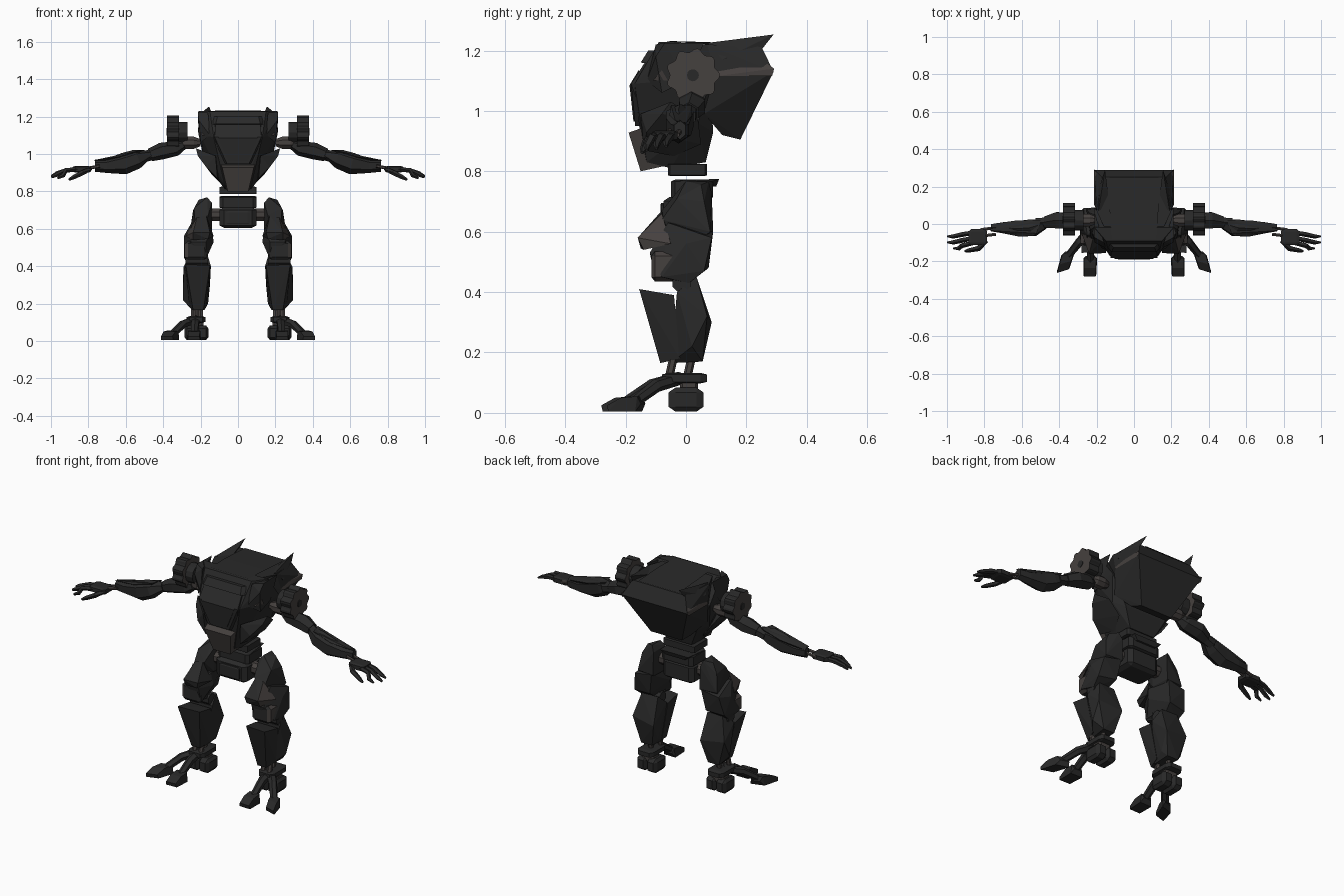
import bpy, bmesh, math
from mathutils import Vector

cube = bpy.data.objects.get("Cube")
if cube:
    bpy.data.objects.remove(cube)


def material(name, colour):
    mat = bpy.data.materials.new(name)
    mat.use_nodes = True
    mat.diffuse_color = colour
    mat.node_tree.nodes["Principled BSDF"].inputs["Base Color"].default_value = colour
    return mat


dark = material("charcoal armour", (.022, .022, .022, 1))
brown = material("warm grey metal", (.06, .052, .049, 1))


def finish(name, bm, mat, mirror):
    """Turn a bmesh into a flat shaded object, optionally mirrored across x."""
    bmesh.ops.recalc_face_normals(bm, faces=bm.faces)
    mesh = bpy.data.meshes.new(name)
    bm.to_mesh(mesh)
    bm.free()
    mesh.materials.append(mat)
    obj = bpy.data.objects.new(name, mesh)
    bpy.context.collection.objects.link(obj)
    if mirror:
        obj.modifiers.new("Mirror", "MIRROR").use_mirror_merge = False
    return obj


def paint(obj, mat, rule):
    """Give a second colour to the faces that satisfy the rule."""
    obj.data.materials.append(mat)
    for poly in obj.data.polygons:
        if rule(poly):
            poly.material_index = 1


def hull(name, points, mat=dark, centred=False):
    """Faceted armour block; centred blocks are symmetric, others are mirrored."""
    bm = bmesh.new()
    for x, y, z in points:
        bm.verts.new((x, y, z))
        if centred:
            bm.verts.new((-x, y, z))
    result = bmesh.ops.convex_hull(bm, input=bm.verts)
    loose = {g for g in result["geom_interior"] if isinstance(g, bmesh.types.BMVert)}
    bmesh.ops.delete(bm, geom=list(loose), context="VERTS")
    bmesh.ops.dissolve_limit(bm, angle_limit=.02, verts=bm.verts, edges=bm.edges)
    return finish(name, bm, mat, not centred)


def block(name, centre, size, mat=dark, centred=False, taper=.7):
    """Chamfered box whose outer faces are smaller than its middle."""
    c, s = Vector(centre), Vector(size) / 2
    points = []
    for i in (-1, 1):
        for j in (-1, 1):
            for k in (-1, 1):
                points.append(c + Vector((i * s.x, j * s.y * taper, k * s.z * taper)))
                points.append(c + Vector((i * s.x * taper, j * s.y, k * s.z * taper)))
                points.append(c + Vector((i * s.x * taper, j * s.y * taper, k * s.z)))
    return hull(name, points, mat, centred)


def limb(name, path, mat=dark, sides=6):
    """Tube through points given as x, y, z, half width, half height."""
    bm = bmesh.new()
    centres = [Vector(p[:3]) for p in path]
    rings = []
    for i, p in enumerate(path):
        d = centres[min(i + 1, len(path) - 1)] - centres[max(i - 1, 0)]
        hint = Vector((0, 1, 0)) if abs(d.x) > abs(d.y) else Vector((1, 0, 0))
        up = d.cross(hint).normalized()
        side = up.cross(d).normalized()
        angles = [math.tau * (n + .5) / sides for n in range(sides)]
        rings.append([bm.verts.new(centres[i] + side * p[3] * math.cos(a)
                                   + up * p[4] * math.sin(a)) for a in angles])
    for a, b in zip(rings, rings[1:]):
        for n in range(sides):
            m = (n + 1) % sides
            bm.faces.new((a[n], a[m], b[m], b[n]))
    bm.faces.new(rings[0])
    bm.faces.new(rings[-1])
    return finish(name, bm, mat, True)


def rod(name, a, b, radius, mat=dark, sides=8):
    return limb(name, [(*a, radius, radius), (*b, radius, radius)], mat, sides)


def gear(name, x0, x1, y, z, radius, depth, lobes, mat=dark):
    """Lobed wheel with its axle along x."""
    bm = bmesh.new()
    count = lobes * 6
    verts = []
    for n in range(count):
        a = math.tau * n / count
        r = radius + depth * math.cos(a * lobes)
        verts.append(bm.verts.new((x0, y + r * math.cos(a), z + r * math.sin(a))))
    face = bm.faces.new(verts)
    new = bmesh.ops.extrude_face_region(bm, geom=[face])["geom"]
    moved = [g for g in new if isinstance(g, bmesh.types.BMVert)]
    bmesh.ops.translate(bm, verts=moved, vec=(x1 - x0, 0, 0))
    return finish(name, bm, mat, True)


# Torso: hunched rear shell, chest, cockpit and chin
hull("rear_shell", [(.13, -.08, 1.225), (.2, .07, 1.22), (.17, .25, 1.212), (.21, .29, 1.13),
                    (.21, .1, 1.12), (.1, .18, .905), (.12, .12, .92), (.18, .06, .99)], dark, True)
hull("rear_band", [(.205, .1, 1.145), (.213, .1, 1.115), (.2, .27, 1.155),
                   (.213, .292, 1.14), (.212, .285, 1.115)], brown)
hull("roof_panel", [(.12, -.08, 1.232), (.13, .07, 1.228), (.13, .25, 1.217),
                    (.11, .07, 1.22)], dark, True)
hull("chest", [(.21, -.02, 1.23), (.15, -.09, 1.228), (.13, -.17, 1.09), (.2, -.06, 1.1),
               (.21, .08, 1.1), (.08, -.155, .95), (.07, -.13, .83), (.18, .04, .96),
               (.08, .065, .83), (.07, -.05, .81), (.13, .09, .93)], dark, True)
hull("cockpit_frame", [(.12, -.13, 1.17), (.125, -.182, 1.09), (.06, -.168, .95),
                       (.09, -.13, .95), (.13, -.12, 1.1)], dark, True)
hull("cockpit_window", [(.1, -.155, 1.138), (.105, -.187, 1.085), (.05, -.174, .965),
                        (.05, -.165, .965)], dark, True)
hull("brow", [(.15, -.08, 1.2), (.11, -.125, 1.2), (.12, -.15, 1.16), (.19, -.06, 1.15)],
     dark, True)
hull("chin", [(.085, -.19, .928), (.055, -.15, .8), (.1, -.1, .96), (.07, -.06, .82)], brown, True)
hull("cheek", [(.225, -.05, 1.03), (.215, -.08, .99), (.17, -.13, .93), (.11, -.14, .87),
               (.1, -.04, .85), (.2, .04, .97), (.12, -.15, .99), (.14, .05, .89)])
hull("temple", [(.215, -.07, 1.225), (.21, -.1, 1.18), (.21, 0, 1.1), (.21, .06, 1.225),
                (.16, -.1, 1.22), (.15, -.13, 1.1), (.2, -.08, 1.06)])
hull("side_vent", [(.212, -.08, 1.135), (.19, -.11, 1.1), (.21, -.06, 1.1), (.15, -.1, 1.1)], brown)
hull("horn", [(.19, .07, 1.225), (.13, .1, 1.2), (.21, .12, 1.17), (.17, .24, 1.19),
              (.155, .29, 1.253)])

# Waist and pelvis
block("waist_collar", (0, .005, .805), (.2, .13, .04), dark, True, .9)
block("waist_joint", (0, .02, .74), (.2, .14, .065), dark, True, .8)
hull("waist_flap", [(.09, .11, .775), (.06, .1, .75), (.1, -.02, .77), (.09, 0, .74)], dark, True)
block("pelvis", (0, .005, .66), (.2, .16, .11), dark, True, .75)
block("pelvis_plate", (0, -.07, .66), (.13, .03, .07), dark, True, .8)
rod("hip_axle", (.08, .01, .675), (.17, .01, .675), .035, brown)

# Thigh: hip plate, knee guard and lower thigh
hull("hip_plate", [(.14, -.01, .74), (.165, 0, .768), (.165, .075, .766), (.21, .05, .755),
                   (.235, -.03, .71), (.24, .06, .7), (.255, .08, .6), (.15, .09, .6),
                   (.15, .085, .73), (.16, -.08, .67), (.23, -.08, .64), (.14, -.02, .6),
                   (.2, -.04, .5)])
hull("thigh", [(.14, -.05, .6), (.25, -.06, .63), (.29, 0, .56), (.27, .085, .58),
               (.16, .09, .6), (.29, .06, .47), (.18, .075, .48), (.29, -.08, .45),
               (.17, -.1, .44), (.2, 0, .43), (.13, -.04, .53), (.28, .01, .43),
               (.17, -.12, .53), (.25, -.12, .53)])
guard = hull("knee_guard", [(.17, -.08, .67), (.22, -.08, .66), (.15, -.155, .58), (.24, -.16, .58),
                            (.16, -.15, .545), (.24, -.14, .54), (.28, -.05, .56),
                            (.13, -.05, .56)])
paint(guard, brown, lambda p: p.normal.x > .3 and p.center.z > .55)
cap = block("knee_cap", (.225, -.075, .485), (.12, .08, .1))
paint(cap, brown, lambda p: p.normal.x > .5)
rod("knee_axle", (.16, -.015, .43), (.28, -.015, .43), .032)

# Shin: calf and front blade
hull("calf", [(.16, .03, .45), (.26, .035, .45), (.29, -.03, .4), (.145, -.03, .4),
              (.295, .07, .32), (.15, .085, .3), (.295, .02, .22), (.16, .03, .2),
              (.25, .055, .17), (.18, .055, .17), (.24, -.05, .165), (.18, -.05, .165)])
hull("shin_blade", [(.15, -.14, .405), (.28, -.155, .41), (.285, -.04, .39), (.145, -.04, .39),
                    (.24, -.085, .165), (.185, -.085, .165), (.26, -.02, .18), (.17, -.02, .18)])

# Foot: ankle, twin heel pads and two forked toes
for label, x, y in (("inner", .2, -.04), ("outer", .24, -.04), ("rear", .22, .02)):
    rod(label + "_ankle_strut", (x, y, .19), (x, y - .02, .1), .014, brown, 6)
block("ankle", (.225, -.005, .115), (.1, .15, .035))
for label, x in (("inner", .19), ("outer", .255)):
    block(label + "_heel_pad", (x, 0, .044), (.062, .115, .08), dark, False, .6)
block("heel_link", (.225, .01, .085), (.08, .06, .06), brown)
for label, x, y in (("inner", .235, -.225), ("outer", .364, -.197)):
    lean = (x - .225) * 2.2
    limb(label + "_toe_strut", [(.225, -.02, .115, .028, .022),
                                ((x + .225) / 2, y / 2, .09, .023, .022),
                                (x - lean * .05, y + .03, .038, .02, .018)])
    hull(label + "_toe", [(x + s * w - lean * d, y + d - s * lean * w, z) for s in (-1, 1)
                          for w, d, z in ((.034, -.05, .004), (.03, -.055, .025), (.037, .04, .004),
                                          (.032, -.01, .05), (.032, .045, .055),
                                          (.024, .055, .03))])

# Shoulder: ball, lobed wheel and hub
limb("shoulder_ball", [(.2, .02, 1.06, .02, .02), (.235, .02, 1.06, .035, .035),
                       (.28, .02, 1.06, .035, .035), (.31, .02, 1.06, .02, .02)], brown, 8)
gear("shoulder_drum", .27, .32, .02, 1.115, .055, 0, 2)
wheel = gear("shoulder_wheel", .315, .38, .023, 1.118, .083, .007, 9)
paint(wheel, brown, lambda p: abs(p.normal.x) > .9)
gear("wheel_hub", .375, .383, .023, 1.118, .02, 0, 2)

# Arm
limb("upper_arm", [(.29, .01, 1.05, .025, .025), (.33, .015, 1.03, .045, .04),
                   (.41, .02, 1.015, .05, .045), (.47, .01, .995, .035, .035)])
limb("elbow", [(.45, .01, 1, .03, .03), (.52, .005, .98, .03, .03)])
limb("forearm", [(.48, 0, .995, .03, .025), (.54, -.02, .973, .052, .052),
                 (.61, -.025, .948, .048, .058), (.7, -.02, .936, .034, .038),
                 (.765, -.02, .937, .022, .032)])
hull("forearm_plate", [(.5, .02, 1.02), (.52, -.05, 1.02), (.64, -.055, .985), (.77, -.035, .967),
                       (.76, 0, .96), (.62, .02, .985), (.56, 0, .95)])

# Hand: wrist rods, palm, fingers and thumb
for y in (-.03, -.065):
    rod("wrist_rod", (.74, y + .01, .935), (.82, y, .92), .009, brown, 6)
block("palm", (.835, -.07, .918), (.1, .085, .035))
for name, root, tip in (("index_finger", -.1, (.965, -.13, .87)),
                        ("middle_finger", -.075, (.998, -.098, .875)),
                        ("outer_finger", -.045, (.998, -.066, .882))):
    x, y, z = tip
    limb(name, [(.86, root, .918, .013, .012), (.92, (root + y) / 2, .912, .014, .013),
                (x - .03, y, z + .014, .012, .012), (x, y, z, .005, .006)], dark, 5)
limb("thumb", [(.79, -.09, .92, .012, .012), (.83, -.13, .9, .016, .014),
               (.88, -.14, .875, .012, .012), (.905, -.145, .862, .006, .006)], dark, 5)
